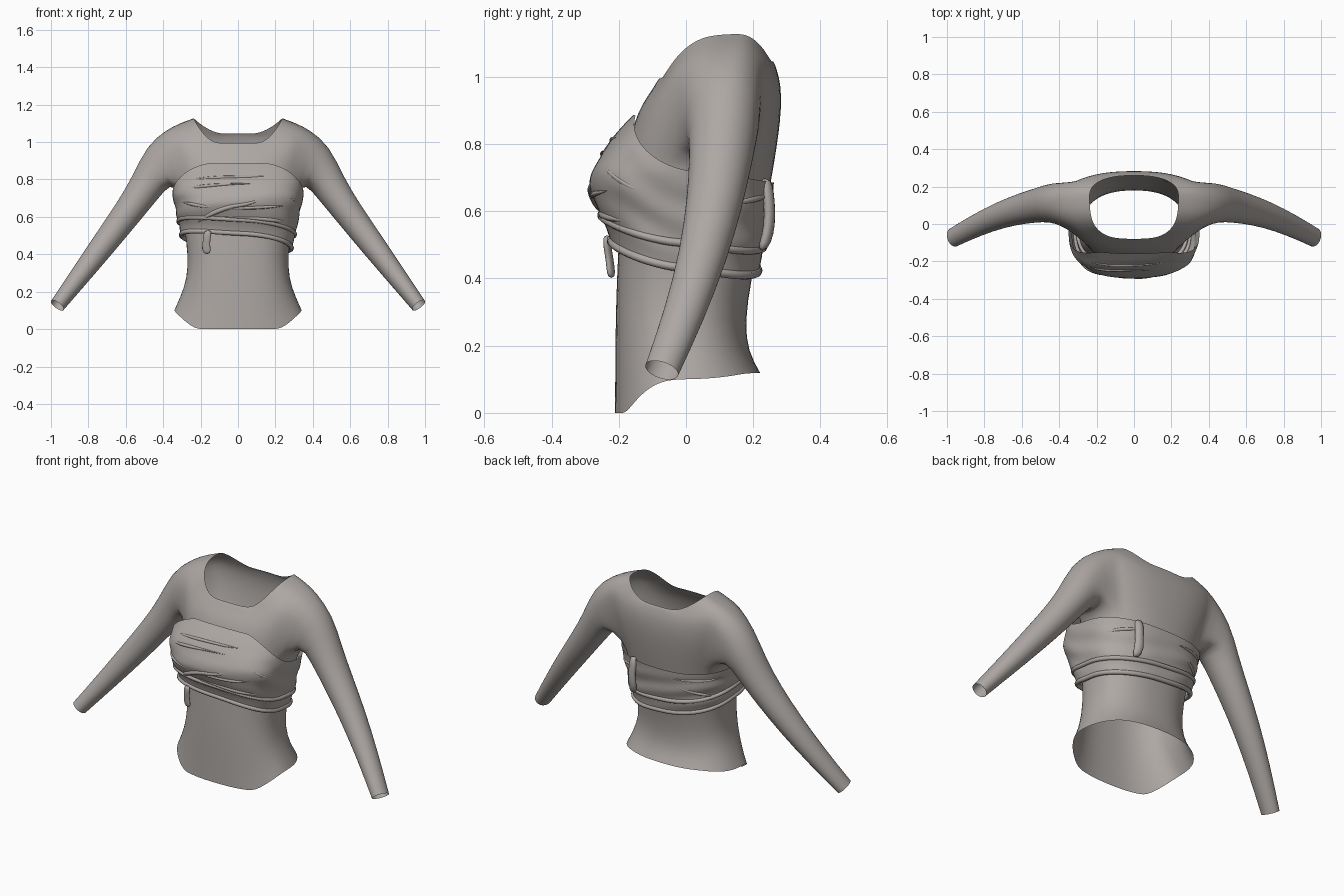
import bpy, bmesh, math
from mathutils import Vector

if "Cube" in bpy.data.objects:
    bpy.data.objects.remove(bpy.data.objects["Cube"])

cloth = bpy.data.materials.new("warm_grey_cloth")
cloth.diffuse_color = (0.42, 0.39, 0.37, 1)
cloth.use_nodes = True
cloth.node_tree.nodes["Principled BSDF"].inputs["Base Color"].default_value = cloth.diffuse_color


def finish(name, bm, levels=1):
    bmesh.ops.recalc_face_normals(bm, faces=bm.faces)
    me = bpy.data.meshes.new(name)
    bm.to_mesh(me)
    bm.free()
    ob = bpy.data.objects.new(name, me)
    bpy.context.collection.objects.link(ob)
    me.materials.append(cloth)
    for p in me.polygons:
        p.use_smooth = True
    if levels:
        ob.modifiers.new("smooth", "SUBSURF").levels = levels
        ob.modifiers["smooth"].render_levels = levels
    return ob


def oval(a, hw, yf, yb, yc, ef, eb):
    """Point of a squarish oval with its own front and back depth."""
    c, s = math.cos(a), math.sin(a)
    e = ef if s < 0 else eb
    x = math.copysign(abs(c) ** e, c) * hw
    depth = (yb - yc) if s > 0 else (yc - yf)
    return x, yc + math.copysign(abs(s) ** e, s) * depth


def lerp_table(table, z):
    """Interpolate rows (z, value, value...) at height z."""
    if z <= table[0][0]:
        return table[0][1:]
    for lo, hi in zip(table, table[1:]):
        if z <= hi[0]:
            t = (z - lo[0]) / (hi[0] - lo[0])
            return [p + (q - p) * t for p, q in zip(lo[1:], hi[1:])]
    return table[-1][1:]


# Shirt body: z front, z side, z back, half width, y front, y back, y centre, squareness
N = 40
RINGS = [
    (0.00, 0.10, 0.118, 0.342, -0.212, 0.222, -0.02, 0.85),
    (0.10, 0.17, 0.18, 0.310, -0.211, 0.186, -0.02, 0.85),
    (0.27, 0.27, 0.27, 0.272, -0.210, 0.175, -0.02, 0.8),
    (0.40, 0.40, 0.40, 0.268, -0.206, 0.195, 0.00, 0.8),
    (0.52, 0.52, 0.52, 0.285, -0.200, 0.222, 0.00, 0.8),
    (0.64, 0.64, 0.64, 0.300, -0.195, 0.245, 0.03, 0.8),
    (0.74, 0.74, 0.74, 0.318, -0.185, 0.262, 0.07, 0.8),
    (0.82, 0.82, 0.82, 0.345, -0.168, 0.275, 0.09, 0.8),
    (0.90, 0.91, 0.91, 0.372, -0.142, 0.285, 0.11, 0.8),
    (0.945, 0.99, 0.98, 0.390, -0.113, 0.282, 0.12, 0.8),
    (0.970, 1.065, 1.015, 0.385, -0.096, 0.272, 0.13, 0.8),
    (0.985, 1.10, 1.035, 0.315, -0.088, 0.266, 0.14, 0.75),
    (0.995, 1.128, 1.045, 0.238, -0.080, 0.260, 0.15, 0.65),
]
bm = bmesh.new()
grid = []
for i, (zf, zs, zb, hw, yf, yb, yc, e) in enumerate(RINGS):
    row = []
    for k in range(N):
        a = 2 * math.pi * k / N
        s = math.sin(a)
        w = min(1, s * s * (1.6 if i < 2 else 1.15))
        x, y = oval(a, hw, yf, yb, yc, e, 0.85)
        row.append(bm.verts.new((x, y, zs + ((zf if s < 0 else zb) - zs) * w)))
    grid.append(row)

# Leave an arm hole on each side
LOW, HIGH, HALF = 6, 10, 4
for i in range(len(RINGS) - 1):
    for k in range(N):
        near = min((k - c) % N for c in (-HALF, N // 2 - HALF)) < 2 * HALF
        if LOW <= i < HIGH and near:
            continue
        q = (k + 1) % N
        bm.faces.new((grid[i][k], grid[i][q], grid[i + 1][q], grid[i + 1][k]))

# Sleeves grow out of the arm holes: x, y, z, radius across, radius in depth
SLEEVE = [
    (0.425, 0.115, 0.880, 0.122, 0.108),
    (0.495, 0.104, 0.755, 0.090, 0.094),
    (0.590, 0.085, 0.622, 0.078, 0.084),
    (0.705, 0.052, 0.470, 0.069, 0.072),
    (0.840, -0.005, 0.292, 0.055, 0.061),
    (0.966, -0.072, 0.127, 0.042, 0.052),
]
path = [(HIGH, k) for k in range(0, HALF)]
path += [(r, HALF) for r in range(HIGH, LOW, -1)]
path += [(LOW, k) for k in range(HALF, -HALF, -1)]
path += [(r, -HALF) for r in range(LOW, HIGH)]
path += [(HIGH, k) for k in range(-HALF, 0)]
for side in (1, -1):
    prev = [grid[r][(k if side > 0 else N // 2 - k) % N] for r, k in path]
    M = len(prev)
    for j, (x, y, z, ra, ry) in enumerate(SLEEVE):
        p0 = Vector(SLEEVE[max(j - 1, 0)][:3])
        p1 = Vector(SLEEVE[min(j + 1, len(SLEEVE) - 1)][:3])
        t = (p1 - p0).normalized()
        if j == 0:
            t = Vector((0.8, -0.1, -0.5)).normalized()
        b = (Vector((0, 1, 0)) - t * t.y).normalized()
        up = b.cross(t)
        if up.z < 0:
            up = -up
        ring = []
        for m in range(M):
            a = 2 * math.pi * m / M
            v = Vector((x, y, z)) + up * (ra * math.cos(a)) + b * (ry * math.sin(a))
            ring.append(bm.verts.new((v.x * side, v.y, v.z)))
        for m in range(M):
            n = (m + 1) % M
            bm.faces.new((prev[m], prev[n], ring[n], ring[m]))
        prev = ring
finish("shirt_with_sleeves", bm)

# Chest wrap profile: z, half width, y front, y back
WRAP = [
    (0.38, 0.275, -0.205, 0.208),
    (0.45, 0.292, -0.208, 0.222),
    (0.50, 0.305, -0.222, 0.235),
    (0.55, 0.315, -0.235, 0.243),
    (0.62, 0.330, -0.272, 0.254),
    (0.67, 0.342, -0.287, 0.260),
    (0.72, 0.352, -0.279, 0.266),
    (0.78, 0.350, -0.249, 0.272),
    (0.85, 0.335, -0.192, 0.280),
    (0.89, 0.322, -0.154, 0.285),
]


def wrap_point(a, z, off=0.0):
    hw, yf, yb = lerp_table(WRAP, z)
    x, y = oval(a, hw + off, yf - off, yb + off, 0.0, 0.68, 0.8)
    return Vector((x, y, z))


def wrap_top(a):
    s = math.sin(a)
    return 0.72 + (0.166 * min(1, -s * 1.08) if s < 0 else -0.035 * s)


def wrap_bottom(a):
    s, c = math.sin(a), math.cos(a)
    return 0.455 - 0.045 * s - 0.035 * c


bm = bmesh.new()
W, H = 64, 18
rows = []
for j in range(H + 1):
    t = j / H
    row = []
    for k in range(W):
        a = 2 * math.pi * k / W
        z = wrap_bottom(a) + (wrap_top(a) - wrap_bottom(a)) * t
        ripple = 0.004 * math.sin(16 * t + 2.5 * math.sin(2 * a)) * math.sin(math.pi * t)
        row.append(bm.verts.new(wrap_point(a, z, ripple)))
    rows.append(row)
for j in range(H):
    for k in range(W):
        q = (k + 1) % W
        bm.faces.new((rows[j][k], rows[j][q], rows[j + 1][q], rows[j + 1][k]))
finish("chest_wrap", bm)


def roll(name, pts, radius, closed=False, taper=True):
    """Rolled strip of cloth along a path, thinner at its ends."""
    cu = bpy.data.curves.new(name, "CURVE")
    cu.dimensions = "3D"
    cu.bevel_depth = radius
    cu.bevel_resolution = 2
    sp = cu.splines.new("POLY")
    sp.points.add(len(pts) - 1)
    sp.use_cyclic_u = closed
    sp.use_smooth = True
    for i, p in enumerate(pts):
        sp.points[i].co = (*p, 1)
        if taper:
            sp.points[i].radius = 0.1 + 0.9 * math.sin(math.pi * i / (len(pts) - 1))
    ob = bpy.data.objects.new(name, cu)
    cu.materials.append(cloth)
    bpy.context.collection.objects.link(ob)


# Rolled lower edge and the band above it
for name, lift, rad in (("lower_edge_roll", 0.012, 0.013), ("lower_band_roll", 0.085, 0.012)):
    ring = []
    for k in range(64):
        a = 2 * math.pi * k / 64
        ring.append(wrap_point(a, wrap_bottom(a) + lift, -0.002))
    roll(name, ring, rad, closed=True, taper=False)

# Creases: start angle, start z, end angle, end z, thickness
CREASES = [
    (230, 0.80, 290, 0.82, 0.009), (222, 0.75, 277, 0.78, 0.009),
    (215, 0.68, 262, 0.645, 0.010), (285, 0.70, 235, 0.57, 0.014),
    (262, 0.60, 325, 0.57, 0.012), (250, 0.64, 310, 0.66, 0.009),
    (300, 0.74, 345, 0.65, 0.009), (20, 0.62, 75, 0.65, 0.010),
    (100, 0.60, 150, 0.55, 0.010), (95, 0.64, 160, 0.66, 0.008),
]
for a0, z0, a1, z1, r in CREASES:
    pts = []
    for i in range(13):
        t = i / 12
        a = math.radians(a0 + (a1 - a0) * t)
        pts.append(wrap_point(a, z0 + (z1 - z0) * t, -0.003))
    roll("crease", pts, r)


def tail(name, pts, width, thick):
    """Hanging cloth end: flattened strip through points running downward."""
    bm = bmesh.new()
    prev = None
    for i, p in enumerate(pts):
        w = width * (0.75, 1.0, 0.8, 1.1, 0.7)[i % 5]
        out = Vector((p[0] * 0.4, p[1], 0)).normalized()
        across = Vector((-out.y, out.x, 0))
        ring = [bm.verts.new(Vector(p) + across * (w * math.cos(a)) + out * (thick * math.sin(a)))
                for a in (2 * math.pi * m / 8 for m in range(8))]
        if prev:
            for m in range(8):
                n = (m + 1) % 8
                bm.faces.new((prev[m], prev[n], ring[n], ring[m]))
        else:
            bm.faces.new(ring)
        prev = ring
    bm.faces.new(prev)
    finish(name, bm)


# Knotted ends at the front and at the back
tail("front_tail", [(-0.16, -0.235, 0.53), (-0.165, -0.235, 0.50), (-0.17, -0.228, 0.46),
                    (-0.17, -0.224, 0.43), (-0.165, -0.222, 0.40)], 0.026, 0.012)
tail("back_tail", [(0.17, 0.235, 0.70), (0.17, 0.245, 0.66), (0.175, 0.25, 0.59),
                   (0.17, 0.245, 0.53), (0.18, 0.225, 0.48)], 0.028, 0.018)
